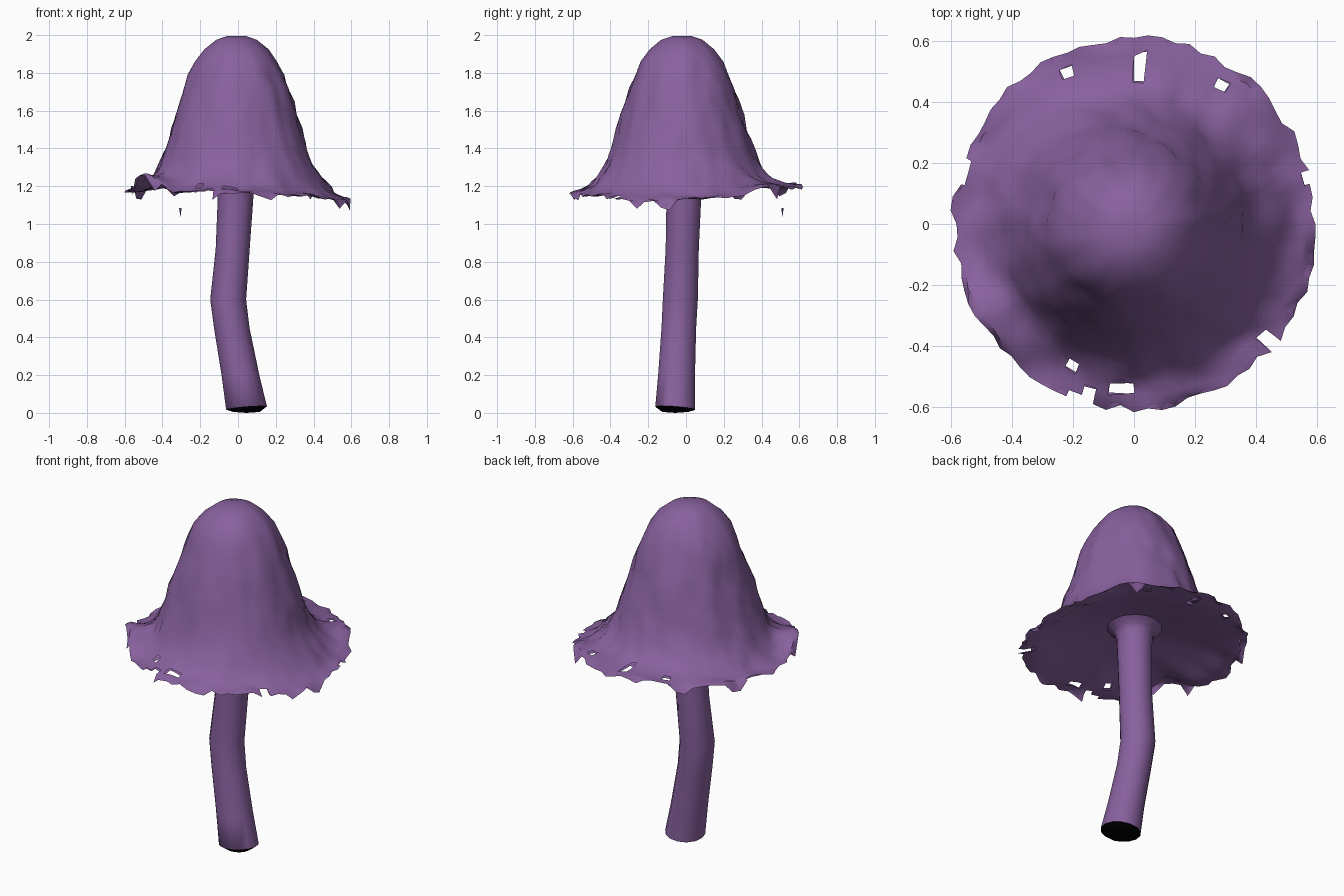
import bpy, bmesh, math, random
from mathutils import Vector, noise

if "Cube" in bpy.data.objects:
    bpy.data.objects.remove(bpy.data.objects["Cube"])

random.seed(4)
SEG = 84


def material(name, rgb):
    m = bpy.data.materials.new(name)
    m.diffuse_color = (*rgb, 1)
    m.use_nodes = True
    m.node_tree.nodes["Principled BSDF"].inputs["Base Color"].default_value = m.diffuse_color
    return m


purple = material("purple", (0.245, 0.119, 0.342))
black = material("black", (0.0, 0.0, 0.0))


def finish(bm, name, mats, angle=60):
    bmesh.ops.recalc_face_normals(bm, faces=bm.faces)
    me = bpy.data.meshes.new(name)
    bm.to_mesh(me)
    bm.free()
    ob = bpy.data.objects.new(name, me)
    bpy.context.collection.objects.link(ob)
    for m in mats:
        me.materials.append(m)
    bpy.ops.object.select_all(action='DESELECT')
    ob.select_set(True)
    bpy.context.view_layer.objects.active = ob
    bpy.ops.object.shade_smooth_by_angle(angle=math.radians(angle))
    return ob


def bridge(bm, a, b):
    n = len(a)
    return [bm.faces.new((a[i], a[(i + 1) % n], b[(i + 1) % n], b[i])) for i in range(n)]


def bump(t, deg, width):
    d = (math.degrees(t) - deg + 180) % 360 - 180
    return math.exp(-(d / width) ** 2)


# Cap: upper profile to the brim, then the shallow hollow underside (radius, height, brim weight)
cap_profile = [
    (0.05, 1.995, 0), (0.11, 1.975, 0), (0.17, 1.925, 0), (0.22, 1.86, 0), (0.25, 1.79, 0),
    (0.275, 1.72, 0), (0.298, 1.65, 0), (0.32, 1.58, 0), (0.343, 1.51, 0), (0.363, 1.44, 0),
    (0.385, 1.37, 0), (0.41, 1.31, 0.05), (0.445, 1.255, 0.2), (0.485, 1.213, 0.45),
    (0.525, 1.19, 0.7), (0.56, 1.178, 0.85), (0.588, 1.172, 0.95), (0.615, 1.165, 1),
    (0.588, 1.165, 0.95), (0.56, 1.168, 0.85), (0.525, 1.176, 0.7), (0.47, 1.19, 0.4),
    (0.38, 1.22, 0.1), (0.25, 1.25, 0), (0.14, 1.275, 0), (0.03, 1.29, 0)]
BRIM = 17
# Drips: brim points pulled downwards (direction in degrees, drop)
drips = [(152, 0.10), (122, 0.07), (-10, 0.055), (-74, 0.04), (202, 0.07), (-25, 0.05),
         (221, 0.06), (52, 0.07), (255, 0.05), (100, 0.03)]

bm = bmesh.new()
rings = []
for k, (r, z, w) in enumerate(cap_profile):
    ring = []
    for i in range(SEG):
        t = 2 * math.pi * i / SEG
        c, s = math.cos(t), math.sin(t)
        lift = 0.02 * s - 0.02 * c - 0.02 * math.cos(2 * t)
        lift += 0.10 * bump(t, 212, 14) + 0.035 * bump(t, 45, 15)
        wave = noise.noise(Vector((c * r * 9, s * r * 9, 3.0))) * 0.022
        rr, zz = r, z + w * (lift + wave)
        if w > 0.6:                         # uneven torn edge, shared by both layers
            tear = noise.noise(Vector((c * 7, s * 7, 1.0))) * 0.018
            rr += w * (tear - 0.018 * abs(c) ** 3)
            t += random.uniform(-0.4, 0.4) / SEG if k < BRIM else 0
        if k == BRIM:
            rr += random.uniform(-0.016, 0.006)
            zz += random.uniform(-0.012, 0.008)
            zz -= max(d * bump(t, a, 2.6) for a, d in drips)
        elif 0 < k < BRIM and w < 0.9:      # lumpy dome
            p = Vector((c * r, s * r, z))
            lump = min(1.0, r / 0.2)
            rr += lump * (0.014 * noise.noise(p * 7) + 0.014 * noise.noise(p * 14))
            if 0 < w < 0.6 or 1.3 < z < 1.45:
                zz += 0.02 * noise.noise(p * 16)
        c, s = math.cos(t), math.sin(t)
        shift = max(0.0, 1 - w) if k < BRIM else 0
        ring.append(bm.verts.new((rr * c - 0.008 * shift, rr * s - 0.022 * shift, zz)))
    rings.append(ring)
for a, b in zip(rings, rings[1:]):
    bridge(bm, a, b)
bm.faces.new(rings[0])
bm.faces.new(rings[-1][::-1])

# Holes and notches through both layers of the brim (x, y, radius)
holes = [(0.02, 0.525, 0.034), (0.29, 0.455, 0.022), (-0.225, 0.49, 0.016), (-0.57, 0.175, 0.03),
         (0.57, 0.17, 0.03), (0.43, -0.375, 0.032), (0.46, -0.39, 0.035), (-0.215, -0.465, 0.026),
         (-0.04, -0.535, 0.028), (-0.17, -0.575, 0.035)]
gone = []
for f in bm.faces:
    p = f.calc_center_median()
    if p.z < 1.35 and any(math.hypot(p.x - x, p.y - y) < r for x, y, r in holes):
        gone.append(f)
bmesh.ops.delete(bm, geom=gone, context='FACES')
finish(bm, "cap", [purple])

# Loose drop below the brim
bm = bmesh.new()
bmesh.ops.create_cone(bm, segments=5, radius1=0.0, radius2=0.007, depth=0.05, cap_ends=True)
bmesh.ops.translate(bm, verts=bm.verts, vec=(-0.305, 0.51, 1.06))
finish(bm, "brim_drop", [purple])

# Stem: bent tube running into the cap, with a black cut end (x, y, z, radius)
stem_path = [(0.045, -0.057, 0.005, 0.07), (0.045, -0.057, 0.026, 0.108), (0.013, -0.05, 0.2, 0.1),
             (-0.033, -0.038, 0.45, 0.094), (-0.052, -0.03, 0.6, 0.095), (-0.028, -0.02, 0.87, 0.09),
             (-0.014, -0.012, 1.12, 0.094), (-0.012, -0.01, 1.22, 0.098), (-0.01, -0.008, 1.25, 0.11),
             (-0.01, -0.005, 1.275, 0.15)]
bm = bmesh.new()
rings = []
for k, (x, y, z, r) in enumerate(stem_path):
    ring = []
    for i in range(14):
        a = math.tau * i / 14
        tilt = 0.08 * r * (math.cos(a) - math.sin(a)) if k == 1 else 0
        ring.append(bm.verts.new((x + r * math.cos(a), y + r * math.sin(a), z + tilt)))
    rings.append(ring)
for k in range(len(rings) - 1):
    for f in bridge(bm, rings[k], rings[k + 1]):
        f.material_index = 1 if k == 0 else 0
base = bm.verts.new((0.045, -0.057, 0))
for i in range(14):
    bm.faces.new((rings[0][(i + 1) % 14], rings[0][i], base)).material_index = 1
finish(bm, "stem", [purple, black])
